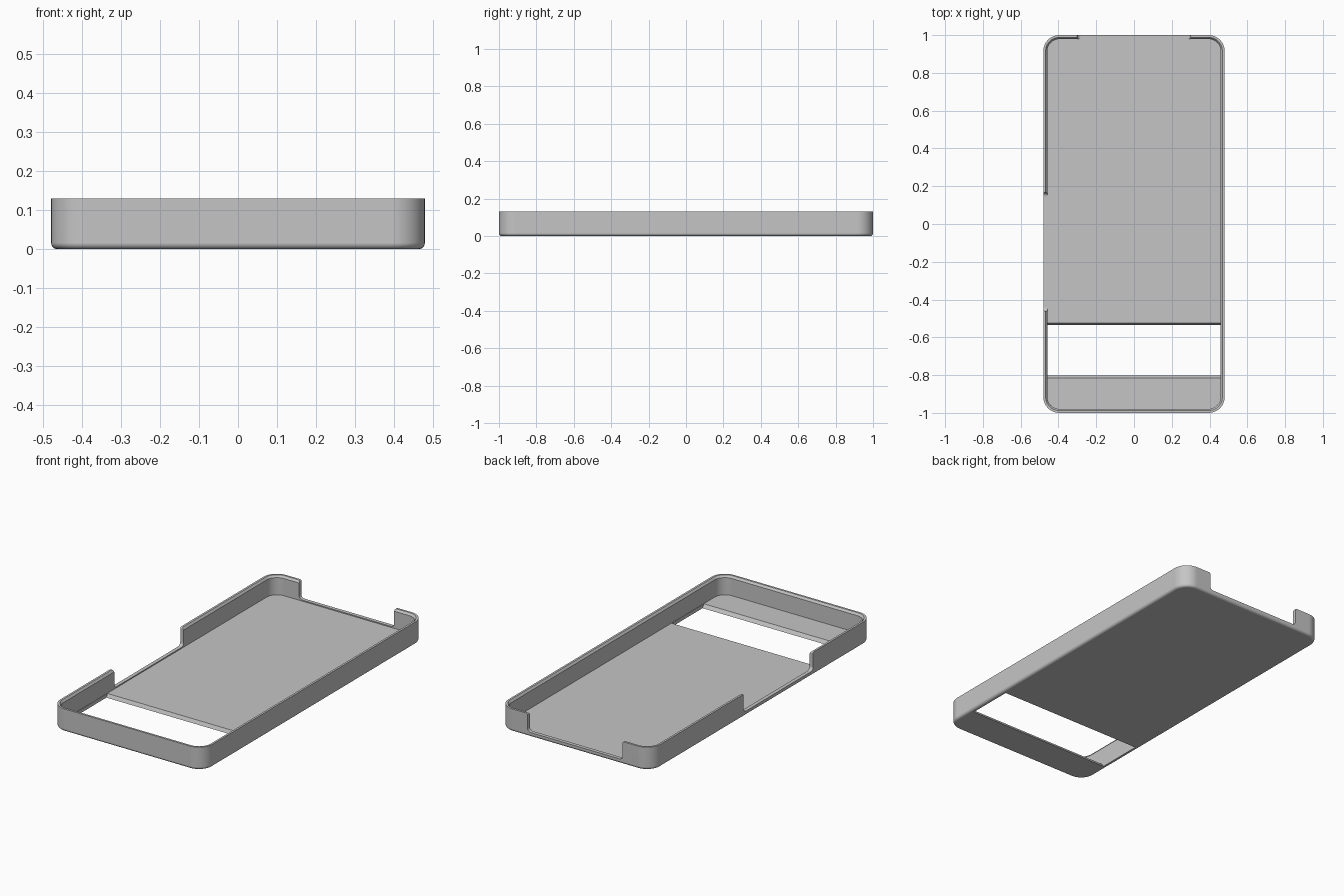
import bpy, bmesh
from math import sin, cos, pi
from mathutils import Vector

if "Cube" in bpy.data.objects:
    bpy.data.objects.remove(bpy.data.objects["Cube"])

HALF_X, HALF_Y, HEIGHT, CORNER = 0.48, 1.0, 0.13, 0.085
FLOOR, SILL, EDGE = 0.02, 0.026, 0.016

grey = bpy.data.materials.new("plain grey")
grey.use_nodes = True
colour = (0.56, 0.56, 0.56, 1)
grey.diffuse_color = colour
grey.node_tree.nodes["Principled BSDF"].inputs["Base Color"].default_value = colour


def finish(name, bm):
    bmesh.ops.recalc_face_normals(bm, faces=bm.faces[:])
    mesh = bpy.data.meshes.new(name)
    bm.to_mesh(mesh)
    bm.free()
    mesh.materials.append(grey)
    obj = bpy.data.objects.new(name, mesh)
    bpy.context.collection.objects.link(obj)
    return obj


def arc(cx, cy, r, start, end, steps=8):
    return [(cx + r * cos(start + (end - start) * i / steps),
             cy + r * sin(start + (end - start) * i / steps)) for i in range(steps + 1)]


def rounded_ring(bm, inset, z):
    """Rounded rectangle, inset from the outer outline."""
    r, cx, cy = CORNER - inset, HALF_X - CORNER, HALF_Y - CORNER
    pts = []
    for k, (sx, sy) in enumerate([(1, 1), (-1, 1), (-1, -1), (1, -1)]):
        pts += arc(sx * cx, sy * cy, r, k * pi / 2, (k + 1) * pi / 2, 12)
    return [bm.verts.new((x, y, z)) for x, y in pts]


def prism(name, profile, place, a, b):
    """Closed prism: profile points swept between depths a and b."""
    bm = bmesh.new()
    ends = [[bm.verts.new(place(u, z, d)) for u, z in profile] for d in (a, b)]
    n = len(profile)
    for i in range(n):
        j = (i + 1) % n
        bm.faces.new((ends[0][i], ends[0][j], ends[1][j], ends[1][i]))
    for end in ends:
        bm.faces.new(end)
    obj = finish(name, bm)
    obj.hide_render = True
    return obj


def notch_profile(lo, hi, fillet=0.02, flare=0.008):
    """Open-topped notch with filleted foot and eased top corners."""
    top = HEIGHT + 0.05
    right = arc(hi - fillet, SILL + fillet, fillet, -pi / 2, 0)
    right += arc(hi + flare, HEIGHT - flare, flare, pi, pi / 2)
    right.append((hi + flare, top))
    return right + [(lo + hi - u, z) for u, z in reversed(right)]


# Tray shell: outer wall with rounded foot, bevelled rim, inner wall and floor
bm = bmesh.new()
section = [(EDGE - u, EDGE + v) for u, v in arc(0, 0, EDGE, -pi / 2, 0, 6)]
section[-1] = (0, EDGE)
section += [(0, HEIGHT), (0.012, HEIGHT), (0.021, HEIGHT - 0.012), (0.021, FLOOR)]
rings = [rounded_ring(bm, inset, z) for inset, z in section]
for low, high in zip(rings, rings[1:]):
    for i in range(len(low)):
        j = (i + 1) % len(low)
        bm.faces.new((low[i], low[j], high[j], high[i]))
bm.faces.new(rings[0])
bm.faces.new(rings[-1])
case = finish("phone_case", bm)

# Openings: slanted window through the floor, back notch and side notch
across = lambda u, z, d: Vector((d, u, z))
along = lambda u, z, d: Vector((u, d, z))
window = [(-0.796, -0.01), (-0.534, -0.01), (-0.534, 0), (-0.524, FLOOR),
          (-0.524, 0.04), (-0.815, 0.04), (-0.815, FLOOR), (-0.802, 0)]
cutters = [
    prism("window_cutter", window, across, -0.457, 0.457),
    prism("back_notch_cutter", notch_profile(-0.3, 0.3), along, 0.93, 1.1),
    prism("side_notch_cutter", notch_profile(-0.46, 0.165), across, -0.6, -0.42),
]

bpy.ops.object.select_all(action="DESELECT")
case.select_set(True)
bpy.context.view_layer.objects.active = case
for cutter in cutters:
    mod = case.modifiers.new(cutter.name, "BOOLEAN")
    mod.operation, mod.solver, mod.object = "DIFFERENCE", "EXACT", cutter
    bpy.ops.object.modifier_apply(modifier=mod.name)
for cutter in cutters:
    bpy.data.objects.remove(cutter)

# Smooth rounded surfaces while the large panels stay flat
bpy.ops.object.shade_smooth_by_angle(angle=pi / 6)
weighted = case.modifiers.new("flat_panels", "WEIGHTED_NORMAL")
weighted.keep_sharp = True
